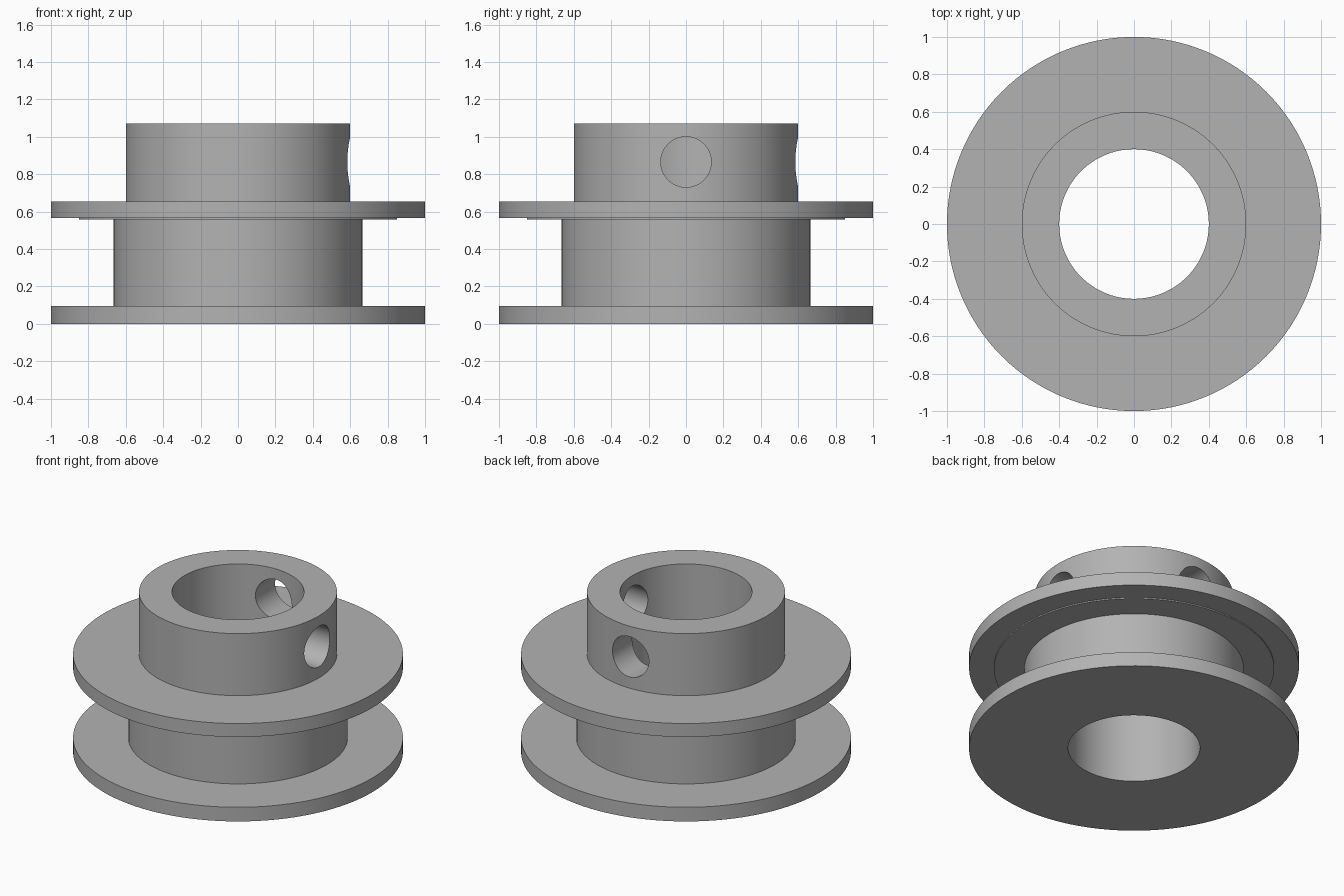
import bpy
import bmesh
from math import tau, pi, radians
from mathutils import Matrix, Vector

if "Cube" in bpy.data.objects:
    bpy.data.objects.remove(bpy.data.objects["Cube"])

SEGMENTS = 128
BORE, HUB, DRUM, LIP, FLANGE = 0.40, 0.60, 0.665, 0.85, 1.0
HOLE_RADIUS, HOLE_Z = 0.135, 0.865

# Plain grey metal
grey = bpy.data.materials.new("grey_metal")
grey.use_nodes = True
colour = (0.45, 0.45, 0.45, 1)
grey.diffuse_color = colour
grey.node_tree.nodes["Principled BSDF"].inputs["Base Color"].default_value = colour


def add_object(name, bm):
    bmesh.ops.recalc_face_normals(bm, faces=bm.faces[:])
    mesh = bpy.data.meshes.new(name)
    bm.to_mesh(mesh)
    bm.free()
    obj = bpy.data.objects.new(name, mesh)
    bpy.context.collection.objects.link(obj)
    mesh.materials.append(grey)
    return obj


def lathe(name, profile):
    """Spin a closed (radius, height) outline around the z axis."""
    bm = bmesh.new()
    verts = [bm.verts.new((r, 0, z)) for r, z in profile]
    edges = [bm.edges.new((a, b)) for a, b in zip(verts, verts[1:] + verts[:1])]
    bmesh.ops.spin(bm, geom=verts + edges, cent=(0, 0, 0), axis=(0, 0, 1),
                   angle=tau, steps=SEGMENTS, use_merge=True)
    bmesh.ops.remove_doubles(bm, verts=bm.verts[:], dist=1e-5)
    return add_object(name, bm)


# Pulley: lower flange, drum, thin lip, upper flange and hub around one bore
pulley = lathe("pulley_body", [
    (BORE, 0), (FLANGE, 0), (FLANGE, 0.095), (DRUM, 0.095),
    (DRUM, 0.557), (LIP, 0.557), (LIP, 0.565), (FLANGE, 0.565),
    (FLANGE, 0.655), (HUB, 0.655), (HUB, 1.07), (BORE, 1.07),
])

# Two set screw holes through the hub wall, a quarter turn apart
bpy.context.view_layer.objects.active = pulley
pulley.select_set(True)
for name, axis, direction in (("left_hole_cutter", "Y", Vector((1, 0, 0))),
                              ("back_hole_cutter", "X", Vector((0, 1, 0)))):
    bm = bmesh.new()
    place = Matrix.Translation(direction * 0.5 + Vector((0, 0, HOLE_Z)))
    bmesh.ops.create_cone(bm, cap_ends=True, segments=64, radius1=HOLE_RADIUS,
                          radius2=HOLE_RADIUS, depth=0.6,
                          matrix=place @ Matrix.Rotation(pi / 2, 4, axis))
    cutter = add_object(name, bm)
    cutter.hide_render = True
    cut = pulley.modifiers.new(name, "BOOLEAN")
    cut.operation = "DIFFERENCE"
    cut.solver = "EXACT"
    cut.object = cutter
    bpy.ops.object.modifier_apply(modifier=cut.name)
    bpy.data.objects.remove(cutter)

bpy.ops.object.shade_smooth_by_angle(angle=radians(30))
